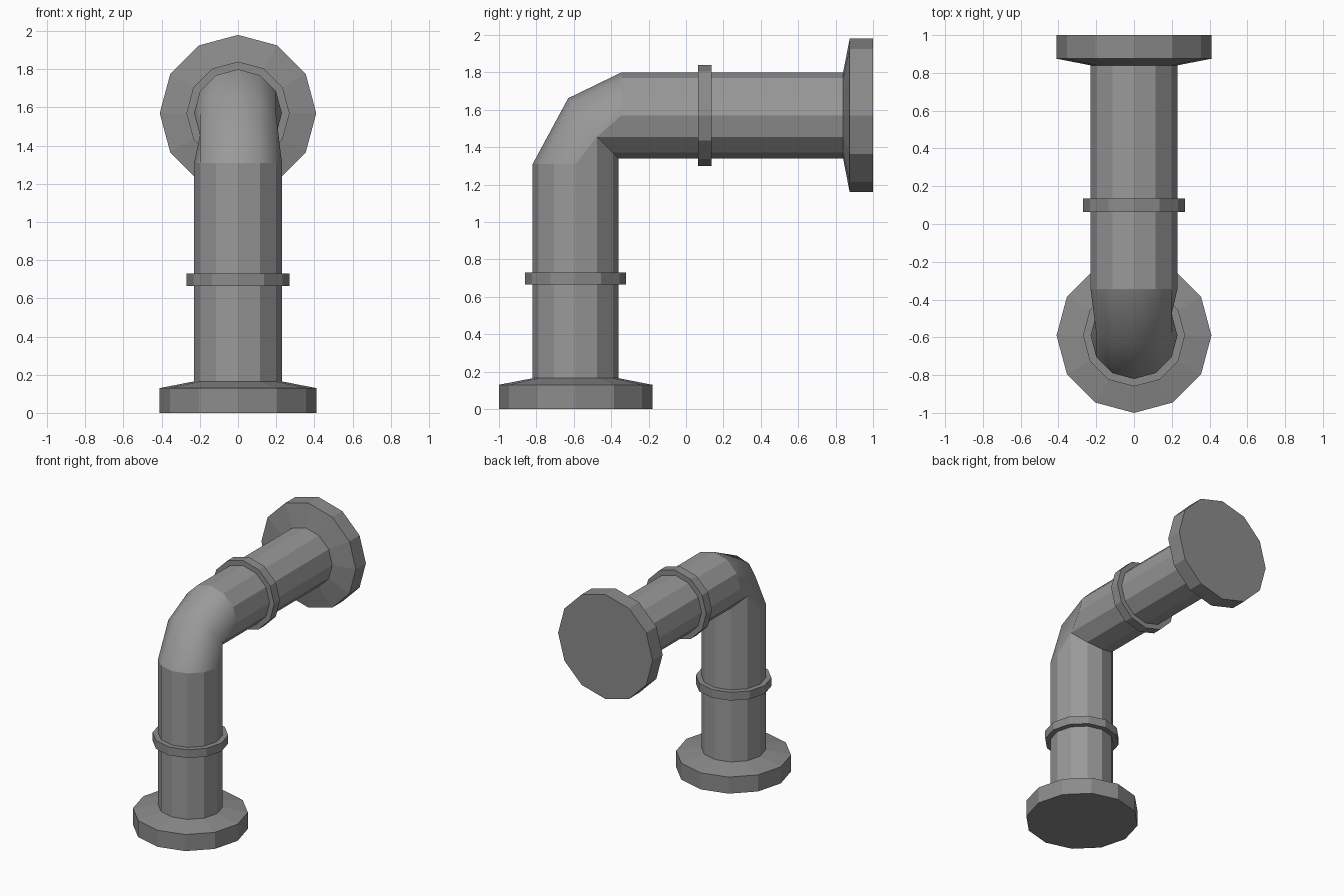
import bpy, bmesh
from math import sin, cos, pi

cube = bpy.data.objects.get("Cube")
if cube:
    bpy.data.objects.remove(cube, do_unlink=True)

SIDES = 12
RADIUS = 0.23
AXIS_Y = -0.59      # vertical run
AXIS_Z = 1.57       # horizontal run
ANGLES = [2 * pi * i / SIDES for i in range(SIDES)]


def make_material(name, value):
    mat = bpy.data.materials.new(name)
    mat.use_nodes = True
    colour = (value, value, value, 1)
    mat.diffuse_color = colour
    mat.node_tree.nodes["Principled BSDF"].inputs["Base Color"].default_value = colour
    return mat


pipe_grey = make_material("pipe_grey", 0.32)
fitting_grey = make_material("fitting_grey", 0.26)


# Angle 0 lies on the inside of the bend for both runs
def on_vertical(t, z, r=RADIUS):
    return (r * sin(t), AXIS_Y + r * cos(t), z)


def on_horizontal(t, y, r=RADIUS):
    return (r * sin(t), y, AXIS_Z - r * cos(t))


def build(name, rings, mat, closed_loop=False, smooth_spans=()):
    """Skin a list of twelve-sided rings, capping the ends or closing the loop."""
    bm = bmesh.new()
    loops = [[bm.verts.new(p) for p in ring] for ring in rings]
    spans = len(loops) if closed_loop else len(loops) - 1
    for k in range(spans):
        a, b = loops[k], loops[(k + 1) % len(loops)]
        for i in range(SIDES):
            j = (i + 1) % SIDES
            face = bm.faces.new((a[i], a[j], b[j], b[i]))
            face.smooth = k in smooth_spans
    if not closed_loop:
        bm.faces.new(loops[0])
        bm.faces.new(loops[-1])
    bmesh.ops.remove_doubles(bm, verts=bm.verts[:], dist=0.0005)
    bmesh.ops.recalc_face_normals(bm, faces=bm.faces[:])
    mesh = bpy.data.meshes.new(name)
    bm.to_mesh(mesh)
    bm.free()
    mesh.materials.append(mat)
    obj = bpy.data.objects.new(name, mesh)
    bpy.context.collection.objects.link(obj)
    return obj


# Elbow: mitred on the inside, two bevelled steps on the outside
def elbow_points(t):
    c = cos(t)
    if c > 0.1:
        corner = on_vertical(t, AXIS_Z - RADIUS * c)
        return [corner] * 3
    if c > -0.1:
        neighbour = pi / 3 if sin(t) > 0 else -pi / 3
        middle = on_vertical(neighbour, AXIS_Z - RADIUS / 2)
    else:
        middle = (RADIUS * sin(t), -0.53 + 0.10 * c, 1.468 - 0.194 * c)
    return [on_vertical(t, 1.31), middle, on_horizontal(t, -0.345)]


elbow_rings = list(zip(*[elbow_points(t) for t in ANGLES]))
pipe_rings = ([[on_vertical(t, 0.1) for t in ANGLES]] + elbow_rings
              + [[on_horizontal(t, 0.9) for t in ANGLES]])
build("bent_pipe", pipe_rings, pipe_grey, smooth_spans=(1, 2))


# Flanges and collars: one profile of (distance, radius) on each run
def fitting(name, place, profile, closed_loop=False):
    rings = [[place(t, d, r) for t in ANGLES] for d, r in profile]
    build(name, rings, fitting_grey, closed_loop)


def collar_profile(start, end):
    inner, outer = RADIUS - 0.01, 0.27
    return [(start, inner), (start, outer), (end, outer), (end, inner)]


fitting("bottom_flange", on_vertical, [(0, 0.41), (0.13, 0.41), (0.165, RADIUS)])
fitting("back_flange", on_horizontal, [(1, 0.41), (0.875, 0.41), (0.84, RADIUS)])
fitting("lower_collar", on_vertical, collar_profile(0.665, 0.73), True)
fitting("upper_collar", on_horizontal, collar_profile(0.063, 0.135), True)
